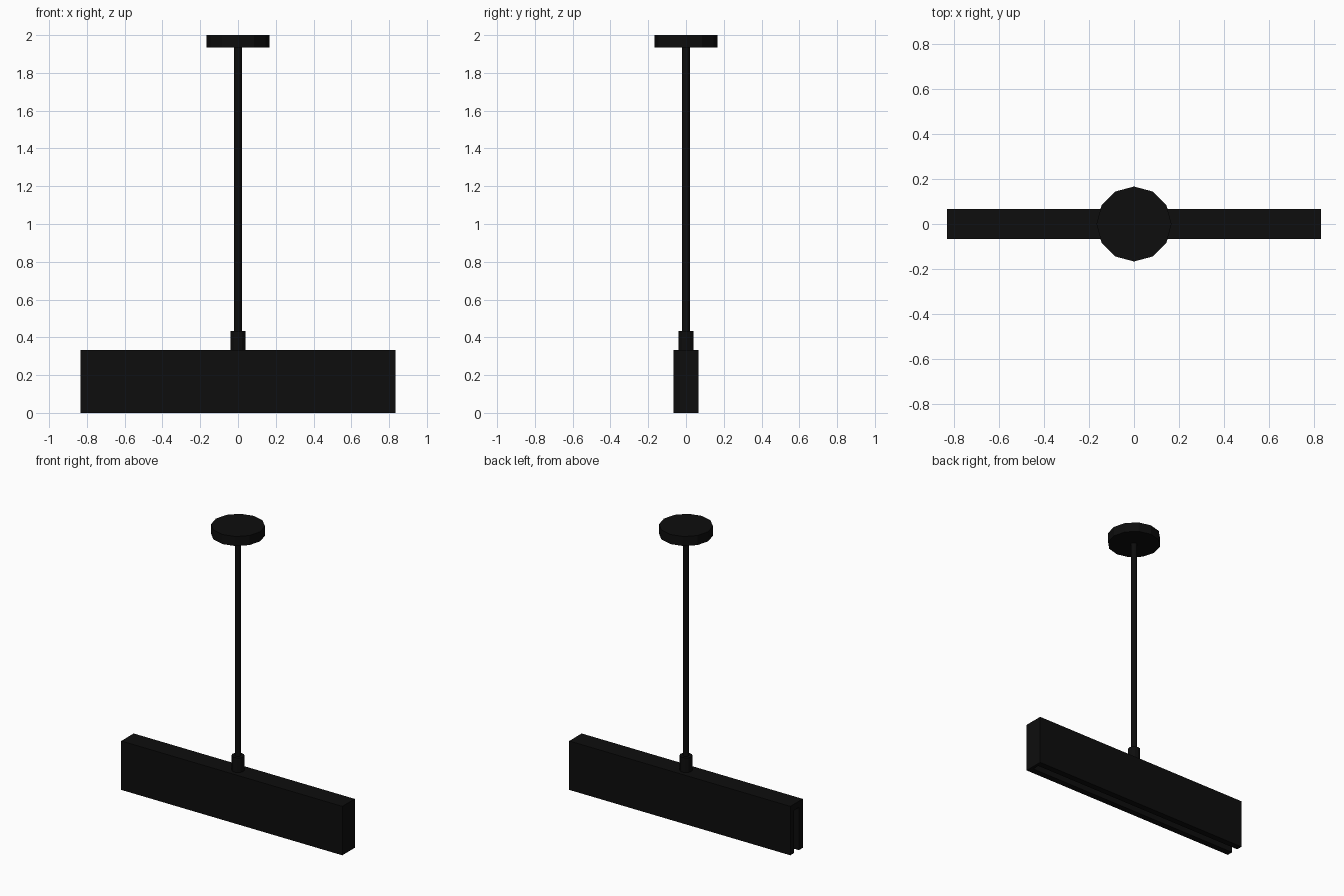
import bpy, bmesh, math

if "Cube" in bpy.data.objects:
    bpy.data.objects.remove(bpy.data.objects["Cube"])

black = bpy.data.materials.new("matte black")
black.diffuse_color = (0.004, 0.004, 0.004, 1)
black.use_nodes = True
black.node_tree.nodes["Principled BSDF"].inputs["Base Color"].default_value = black.diffuse_color


def finish(name, bm):
    bmesh.ops.recalc_face_normals(bm, faces=bm.faces)
    mesh = bpy.data.meshes.new(name)
    bm.to_mesh(mesh)
    bm.free()
    mesh.materials.append(black)
    obj = bpy.data.objects.new(name, mesh)
    bpy.context.collection.objects.link(obj)
    return obj


def cylinder(name, radius, z0, z1, sides):
    bm = bmesh.new()
    bmesh.ops.create_cone(bm, cap_ends=True, segments=sides,
                          radius1=radius, radius2=radius, depth=z1 - z0)
    bmesh.ops.translate(bm, verts=bm.verts, vec=(0, 0, (z0 + z1) / 2))
    return finish(name, bm)


# Ceiling plate, hanging rod and collar
cylinder("ceiling_plate", 0.167, 1.935, 2.0, 12)
cylinder("hanging_rod", 0.02, 0.38, 1.94, 12)
cylinder("rod_collar", 0.04, 0.33, 0.433, 12)

# Light bar: channel profile (y, z) extruded along x, open below and at the left end
half, wall, height, roof = 0.067, 0.042, 0.333, 0.29
inner = half - wall
profile = [(-half, 0), (-half, height), (half, height), (half, 0),
           (inner, 0), (inner, roof), (-inner, roof), (-inner, 0)]
bm = bmesh.new()
face = bm.faces.new([bm.verts.new((-0.833, y, z)) for y, z in profile])
ext = bmesh.ops.extrude_face_region(bm, geom=[face], use_keep_orig=True)
moved = [v for v in ext["geom"] if isinstance(v, bmesh.types.BMVert)]
bmesh.ops.translate(bm, verts=moved, vec=(1.646, 0, 0))
finish("light_bar", bm)

# Closed right end of the bar
bm = bmesh.new()
bmesh.ops.create_cube(bm, size=1)
bmesh.ops.scale(bm, verts=bm.verts, vec=(0.02, 2 * half, height))
bmesh.ops.translate(bm, verts=bm.verts, vec=(0.823, 0, height / 2))
finish("end_cap", bm)
